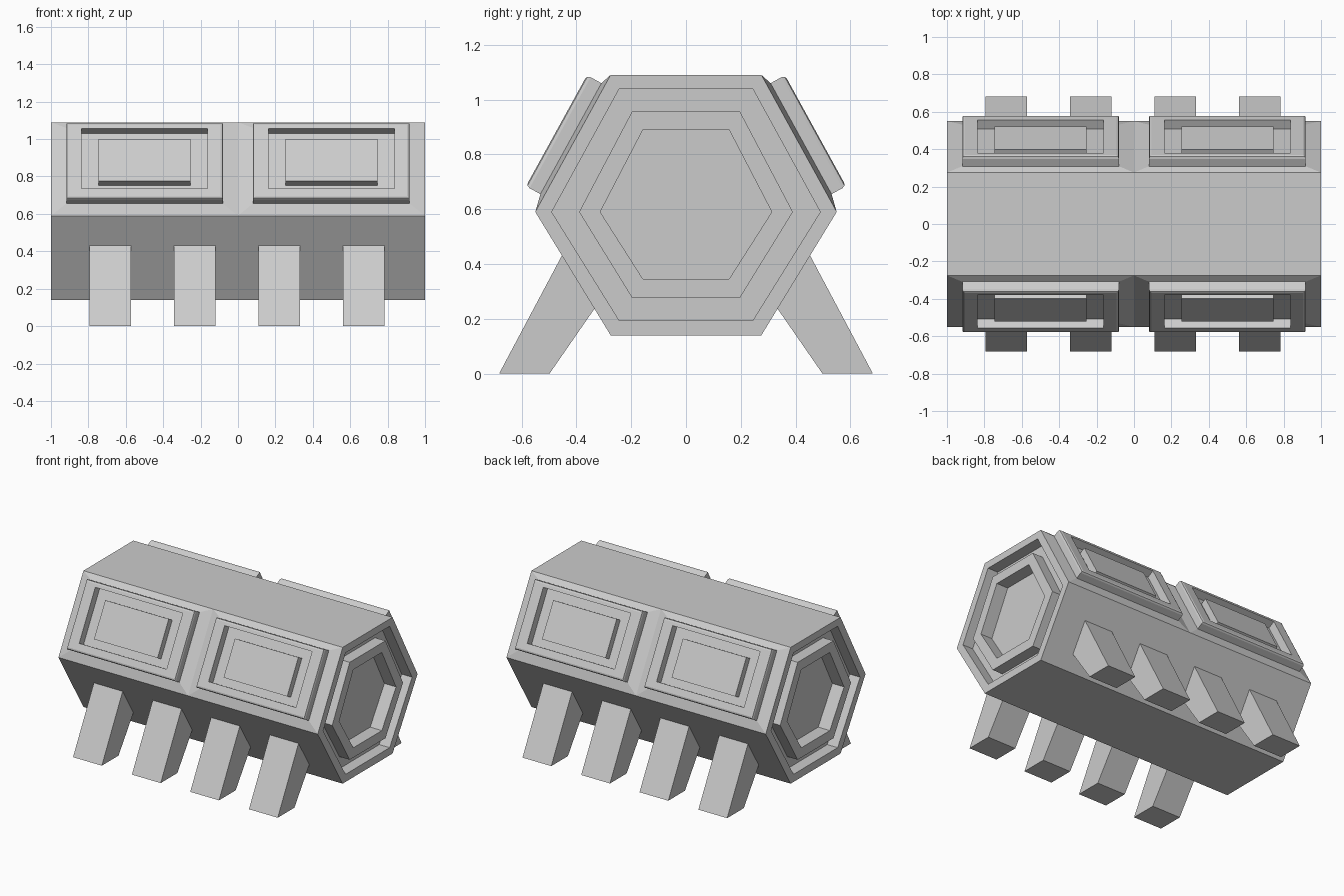
import bpy, bmesh
from mathutils import Vector

if "Cube" in bpy.data.objects:
    bpy.data.objects.remove(bpy.data.objects["Cube"])

MID, TOP, BOT = 0.59, 1.09, 0.14


def finish(name, bm):
    bmesh.ops.remove_doubles(bm, verts=bm.verts, dist=0.0001)
    bmesh.ops.recalc_face_normals(bm, faces=bm.faces)
    mesh = bpy.data.meshes.new(name)
    bm.to_mesh(mesh)
    bm.free()
    ob = bpy.data.objects.new(name, mesh)
    bpy.context.collection.objects.link(ob)
    return ob


def loft(bm, rings, start_cap=False):
    """Bridge successive point rings and cap the last one."""
    loops = [[bm.verts.new(p) for p in ring] for ring in rings]
    for a, b in zip(loops, loops[1:]):
        n = len(a)
        for i in range(n):
            j = (i + 1) % n
            bm.faces.new((a[i], a[j], b[j], b[i]))
    bm.faces.new(loops[-1])
    if start_cap:
        bm.faces.new(loops[0])


def hexagon(x, wide, narrow, top, bottom):
    return [(x, y, z) for y, z in ((wide, MID), (narrow, top), (-narrow, top),
                                   (-wide, MID), (-narrow, bottom), (narrow, bottom))]


def slope_rect(sx, sy, x0, x1, t0, t1, h):
    """Rectangle on an upper sloping side: t runs up the slope, h stands off it."""
    up = Vector((0, -0.275, 0.5)).normalized()
    out = Vector((0, up.z, -up.y))
    pts = []
    for x, t in ((x0, t0), (x1, t0), (x1, t1), (x0, t1)):
        p = Vector((x, 0.55, MID)) + up * t + out * h
        pts.append((p.x * sx, p.y * sy, p.z))
    return pts


SLOPE = Vector((0.275, 0.5)).length
# Raised frame, rounded rim, recess and raised pane: x0, x1, t0, t1, height
WINDOW = [(0, 1, 0, SLOPE, 0),
          (0.08, 0.918, 0.066, 0.528, 0.015),
          (0.08, 0.918, 0.066, 0.528, 0.060),
          (0.084, 0.914, 0.070, 0.524, 0.071),
          (0.094, 0.904, 0.080, 0.514, 0.075),
          (0.162, 0.836, 0.124, 0.492, 0.075),
          (0.162, 0.836, 0.124, 0.492, 0.020),
          (0.255, 0.745, 0.175, 0.432, 0.020),
          (0.255, 0.745, 0.175, 0.432, 0.065)]

# Hexagonal body with stepped ends and four windows
bm = bmesh.new()
for sx in (1, -1):
    outline = hexagon(0, 0.55, 0.275, TOP, BOT)
    for i in (1, 3, 4, 5):          # top, lower sides and bottom
        (_, ya, za), (_, yb, zb) = outline[i], outline[(i + 1) % 6]
        bm.faces.new([bm.verts.new(p) for p in (
            (0, ya, za), (sx, ya, za), (sx, yb, zb), (0, yb, zb))])
    ring1 = (0.49, 0.243, 1.04, 0.193)
    ring2 = (0.39, 0.197, 0.956, 0.277)
    ring3 = (0.313, 0.157, 0.89, 0.345)
    loft(bm, [hexagon(sx, 0.55, 0.275, TOP, BOT),
              hexagon(sx, *ring1), hexagon(sx * 0.92, *ring1),
              hexagon(sx * 0.92, *ring2), hexagon(sx, *ring2),
              hexagon(sx, *ring3), hexagon(sx * 0.91, *ring3)])
    for sy in (1, -1):
        loft(bm, [slope_rect(sx, sy, *r) for r in WINDOW])
finish("body", bm)

# Eight splayed legs, slightly embedded in the lower sides
LEG = [(0.682, 0), (0.498, 0), (0.325, 0.25), (0.44, 0.455)]
for side, sy in (("front", -1), ("back", 1)):
    for i, x in enumerate((-0.684, -0.23, 0.22, 0.673)):
        bm = bmesh.new()
        loft(bm, [[(x + dx, y * sy, z) for y, z in LEG] for dx in (-0.111, 0.111)], True)
        finish(f"{side}_leg_{i + 1}", bm)
